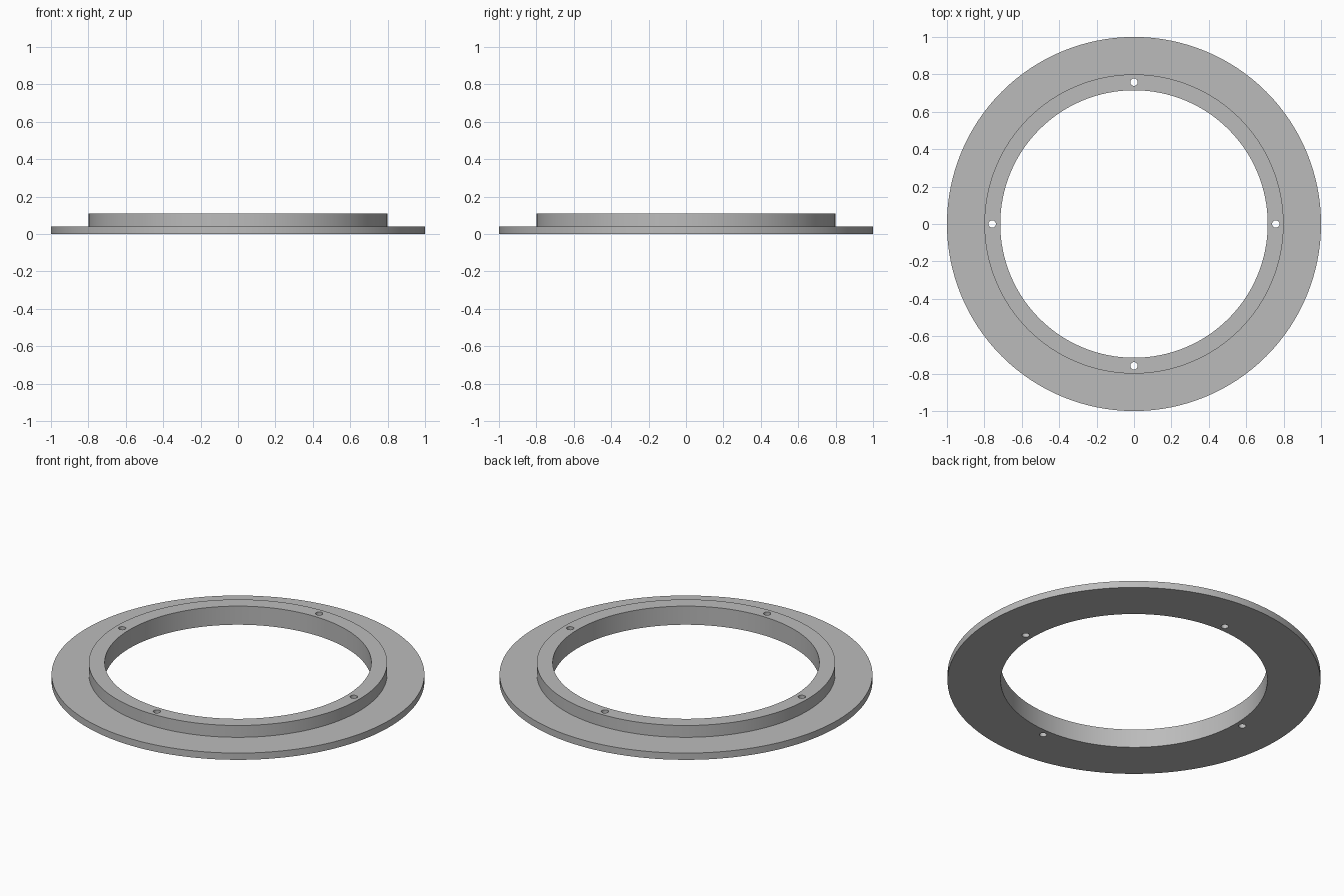
import bpy, bmesh, math

if "Cube" in bpy.data.objects:
    bpy.data.objects.remove(bpy.data.objects["Cube"])

SEG = 128
R_IN, R_STEP, R_OUT = 0.715, 0.80, 1.0
Z_FLANGE, Z_TOP = 0.04, 0.11
HOLE_R, HOLE_POS = 0.02, 0.758

grey = bpy.data.materials.new("plain grey")
grey.diffuse_color = (0.5, 0.5, 0.5, 1)
grey.use_nodes = True
grey.node_tree.nodes["Principled BSDF"].inputs["Base Color"].default_value = grey.diffuse_color


def make_object(name, bm):
    mesh = bpy.data.meshes.new(name)
    bmesh.ops.recalc_face_normals(bm, faces=bm.faces)
    bm.to_mesh(mesh)
    bm.free()
    obj = bpy.data.objects.new(name, mesh)
    bpy.context.collection.objects.link(obj)
    mesh.materials.append(grey)
    return obj


# Stepped ring: one closed cross-section revolved about z
profile = [(R_IN, 0), (R_OUT, 0), (R_OUT, Z_FLANGE),
           (R_STEP, Z_FLANGE), (R_STEP, Z_TOP), (R_IN, Z_TOP)]
bm = bmesh.new()
rings = []
for i in range(SEG):
    a = 2 * math.pi * i / SEG
    rings.append([bm.verts.new((r * math.cos(a), r * math.sin(a), z)) for r, z in profile])
for i in range(SEG):
    p, q = rings[i], rings[(i + 1) % SEG]
    for j in range(len(profile)):
        k = (j + 1) % len(profile)
        bm.faces.new((p[j], q[j], q[k], p[k]))
ring = make_object("flanged_ring", bm)

# Four screw holes through the raised collar
bm = bmesh.new()
for i in range(4):
    a = math.pi / 2 * i
    made = bmesh.ops.create_cone(bm, cap_ends=True, segments=24, radius1=HOLE_R,
                                 radius2=HOLE_R, depth=0.4)
    bmesh.ops.translate(bm, verts=made["verts"],
                        vec=(HOLE_POS * math.cos(a), HOLE_POS * math.sin(a), 0.05))
cutter = make_object("screw_hole_cutter", bm)
cutter.hide_render = True
cutter.hide_set(True)

cut = ring.modifiers.new("screw_holes", "BOOLEAN")
cut.operation = "DIFFERENCE"
cut.solver = "EXACT"
cut.object = cutter

# Apply the cut, then smooth the round walls and keep the rims sharp
bpy.context.view_layer.objects.active = ring
ring.select_set(True)
bpy.ops.object.modifier_apply(modifier=cut.name)
bpy.data.objects.remove(cutter)
bpy.ops.object.shade_smooth_by_angle(angle=math.radians(30))
